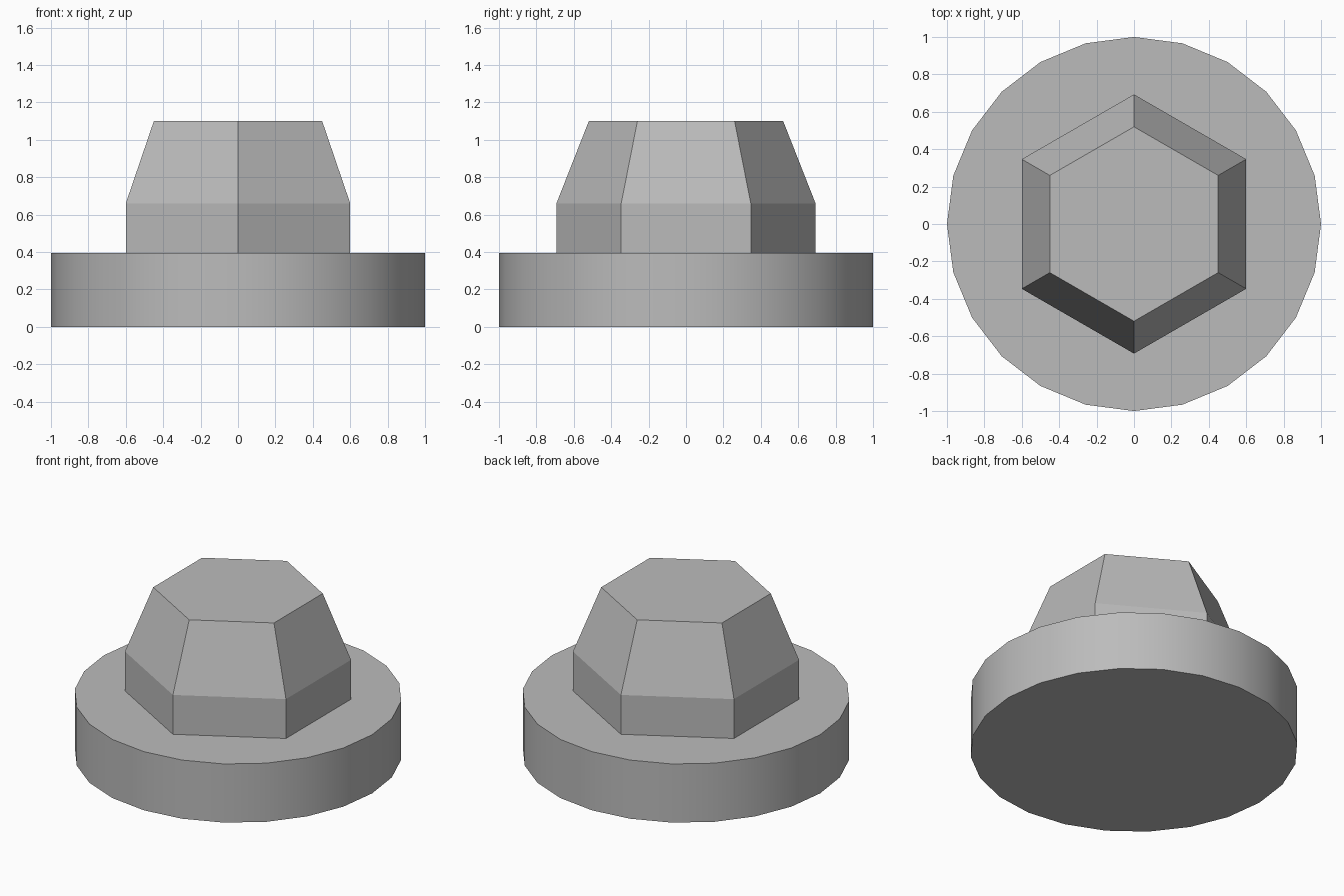
import bpy
import bmesh
from math import cos, sin, pi, radians

cube = bpy.data.objects.get("Cube")
if cube:
    bpy.data.objects.remove(cube, do_unlink=True)

grey = bpy.data.materials.new("plain_grey")
grey.use_nodes = True
COLOUR = (0.5, 0.5, 0.5, 1)
grey.diffuse_color = COLOUR
grey.node_tree.nodes["Principled BSDF"].inputs["Base Color"].default_value = COLOUR


def stacked_prism(name, sides, rings):
    """Closed solid through regular polygons, each ring given as (radius, z)."""
    bm = bmesh.new()
    loops = []
    for radius, z in rings:
        angles = [pi / 2 + 2 * pi * i / sides for i in range(sides)]
        loops.append([bm.verts.new((radius * cos(a), radius * sin(a), z)) for a in angles])
    for low, high in zip(loops, loops[1:]):
        for i in range(sides):
            j = (i + 1) % sides
            bm.faces.new((low[i], low[j], high[j], high[i]))
    bm.faces.new(loops[0][::-1])
    bm.faces.new(loops[-1])
    mesh = bpy.data.meshes.new(name)
    bm.to_mesh(mesh)
    bm.free()
    mesh.materials.append(grey)
    obj = bpy.data.objects.new(name, mesh)
    bpy.context.collection.objects.link(obj)
    return obj


# Round base with a smooth rim
base = stacked_prism("base_disc", 24, [(1, 0), (1, 0.395)])
bpy.ops.object.select_all(action="DESELECT")
base.select_set(True)
bpy.context.view_layer.objects.active = base
bpy.ops.object.shade_smooth_by_angle(angle=radians(30))

# Six-sided knob: straight foot, tapered top (radii from the flat-to-centre distance)
to_corner = 1 / cos(pi / 6)
stacked_prism("hexagonal_knob", 6, [
    (0.6 * to_corner, 0.395),
    (0.6 * to_corner, 0.66),
    (0.45 * to_corner, 1.1),
])
